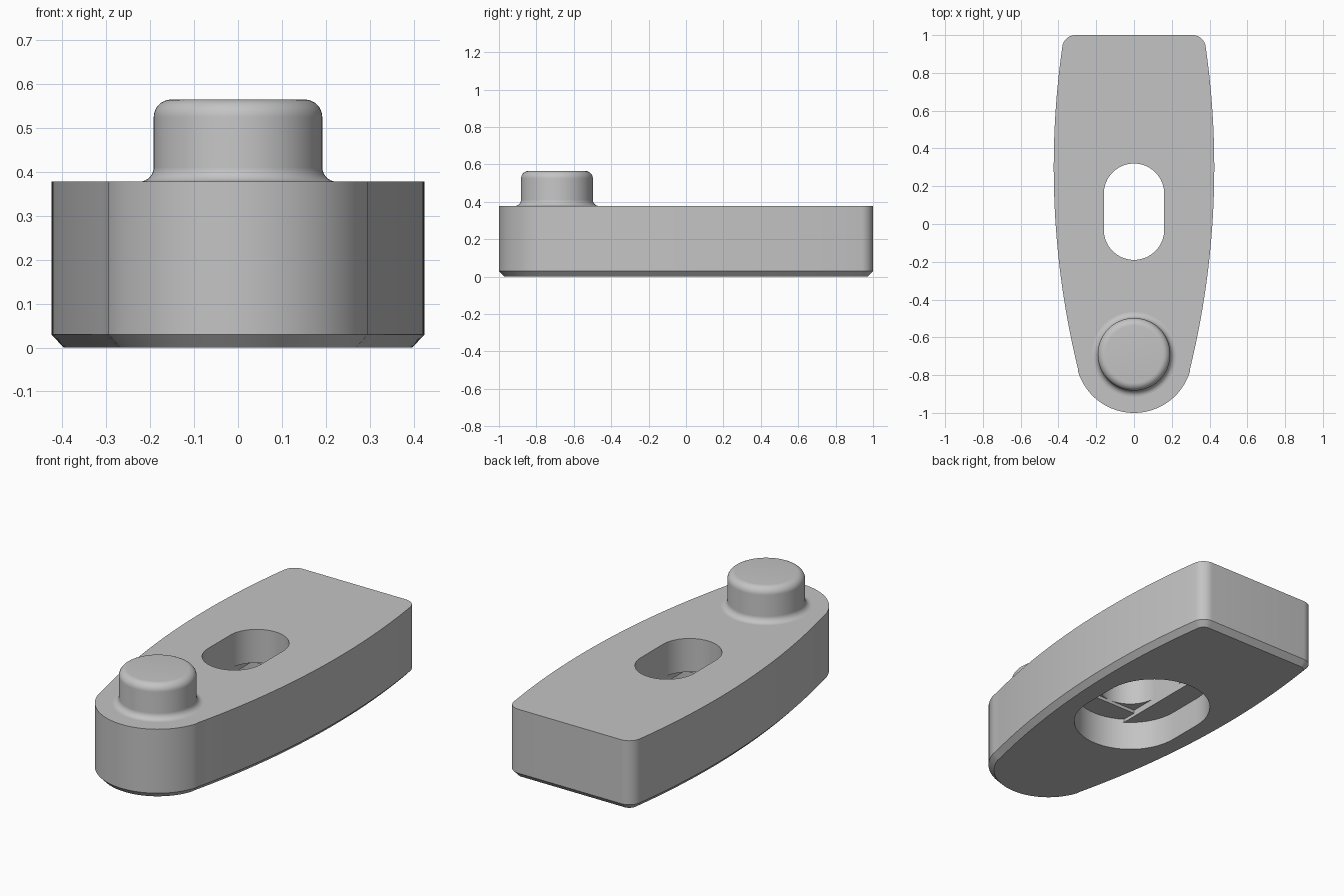
import bpy
import bmesh
from math import sin, cos, pi, atan2, sqrt, hypot

cube = bpy.data.objects.get("Cube")
if cube:
    bpy.data.objects.remove(cube, do_unlink=True)

grey = bpy.data.materials.new("plain grey")
grey.use_nodes = True
colour = (0.55, 0.55, 0.55, 1)
grey.diffuse_color = colour
grey.node_tree.nodes["Principled BSDF"].inputs["Base Color"].default_value = colour

TOP = 0.378
SLOT_Y, SLOT_HALF, SLOT_R = 0.065, 0.095, 0.16
POCKET_R = 0.29


def arc(cx, cy, r, a0, a1, n):
    """Points along an arc, end point left out."""
    return [(cx + r * cos(a0 + (a1 - a0) * i / n),
             cy + r * sin(a0 + (a1 - a0) * i / n)) for i in range(n)]


def make_object(name, bm):
    bmesh.ops.recalc_face_normals(bm, faces=bm.faces)
    mesh = bpy.data.meshes.new(name)
    bm.to_mesh(mesh)
    bm.free()
    mesh.materials.append(grey)
    obj = bpy.data.objects.new(name, mesh)
    bpy.context.collection.objects.link(obj)
    return obj


def loft(name, rings):
    """Closed solid through (outline, height) rings."""
    bm = bmesh.new()
    loops = [[bm.verts.new((x, y, z)) for x, y in pts] for pts, z in rings]
    for low, high in zip(loops, loops[1:]):
        for i in range(len(low)):
            j = (i + 1) % len(low)
            bm.faces.new((low[i], low[j], high[j], high[i]))
    bm.faces.new(loops[0][::-1])
    bm.faces.new(loops[-1])
    return make_object(name, bm)


def body_outline(inset):
    """Round nose, long bowed sides and a square tail with rounded corners."""
    big_r, nose_r, corner_r = 4.5, 0.31, 0.07
    sx, sy, nose_y = 0.425 - big_r, 0.3, -0.69
    nose_a = atan2(nose_y - sy, -sx)
    corner_y = 1 - corner_r
    reach = sqrt((big_r - corner_r) ** 2 - (corner_y - sy) ** 2)
    corner_a = atan2(corner_y - sy, reach)
    half = arc(0, nose_y, nose_r - inset, -pi / 2, nose_a, 20)
    half += arc(sx, sy, big_r - inset, nose_a, corner_a, 32)
    half += arc(sx + reach, corner_y, corner_r - inset, corner_a, pi / 2, 10)
    half.append((sx + reach, 1 - inset))
    return half + [(-x, y) for x, y in half[:0:-1]]


def slot_outline(r):
    n = 32
    return (arc(0, SLOT_Y + SLOT_HALF, r, 0, pi, n) + [(-r, SLOT_Y + SLOT_HALF)]
            + arc(0, SLOT_Y - SLOT_HALF, r, pi, 2 * pi, n) + [(r, SLOT_Y - SLOT_HALF)])


# Clamp body with chamfered underside
body = loft("clamp_body", [(body_outline(0.028), 0), (body_outline(0), 0.03),
                           (body_outline(0), TOP)])

# Through slot, wider pocket below, and two thin steps in the pocket ceiling
pocket = slot_outline(POCKET_R)
channel = [(max(-SLOT_R, min(SLOT_R, x)), y) for x, y in pocket]
end = SLOT_HALF + SLOT_R
box = [(SLOT_R * i, SLOT_Y + end * j) for i, j in ((-1, -1), (1, -1), (1, 1), (-1, 1))]
for name, outline, low, high in (("pocket_cutter", pocket, -0.1, 0.16),
                                 ("channel_cutter", channel, 0.1, 0.178),
                                 ("box_cutter", box, 0.1, 0.196),
                                 ("slot_cutter", slot_outline(SLOT_R), 0.1, 0.5)):
    cutter = loft(name, [(outline, low), (outline, high)])
    cutter.hide_render = True
    mod = body.modifiers.new(name, "BOOLEAN")
    mod.operation = "DIFFERENCE"
    mod.solver = "EXACT"
    mod.object = cutter
    bpy.context.view_layer.objects.active = body
    bpy.ops.object.modifier_apply(modifier=name)
    bpy.data.objects.remove(cutter, do_unlink=True)

# Round peg with a fillet at its foot and a rounded rim
PEG_R, PEG_TOP, FOOT, RIM = 0.192, 0.565, 0.033, 0.04
profile = arc(PEG_R + FOOT, TOP + FOOT, FOOT, -pi / 2, -pi, 8) + [(PEG_R, TOP + FOOT)]
profile += arc(PEG_R - RIM, PEG_TOP - RIM, RIM, 0, pi / 2, 8) + [(PEG_R - RIM, PEG_TOP)]
circle = arc(0, 0, 1, 0, 2 * pi, 64)
peg = loft("peg", [([(r * x, r * y - 0.69) for x, y in circle], z) for r, z in profile])

# Smooth curves, sharp edges
bpy.ops.object.select_all(action="DESELECT")
for obj in (body, peg):
    obj.select_set(True)
bpy.context.view_layer.objects.active = body
bpy.ops.object.shade_smooth_by_angle(angle=pi / 6)
